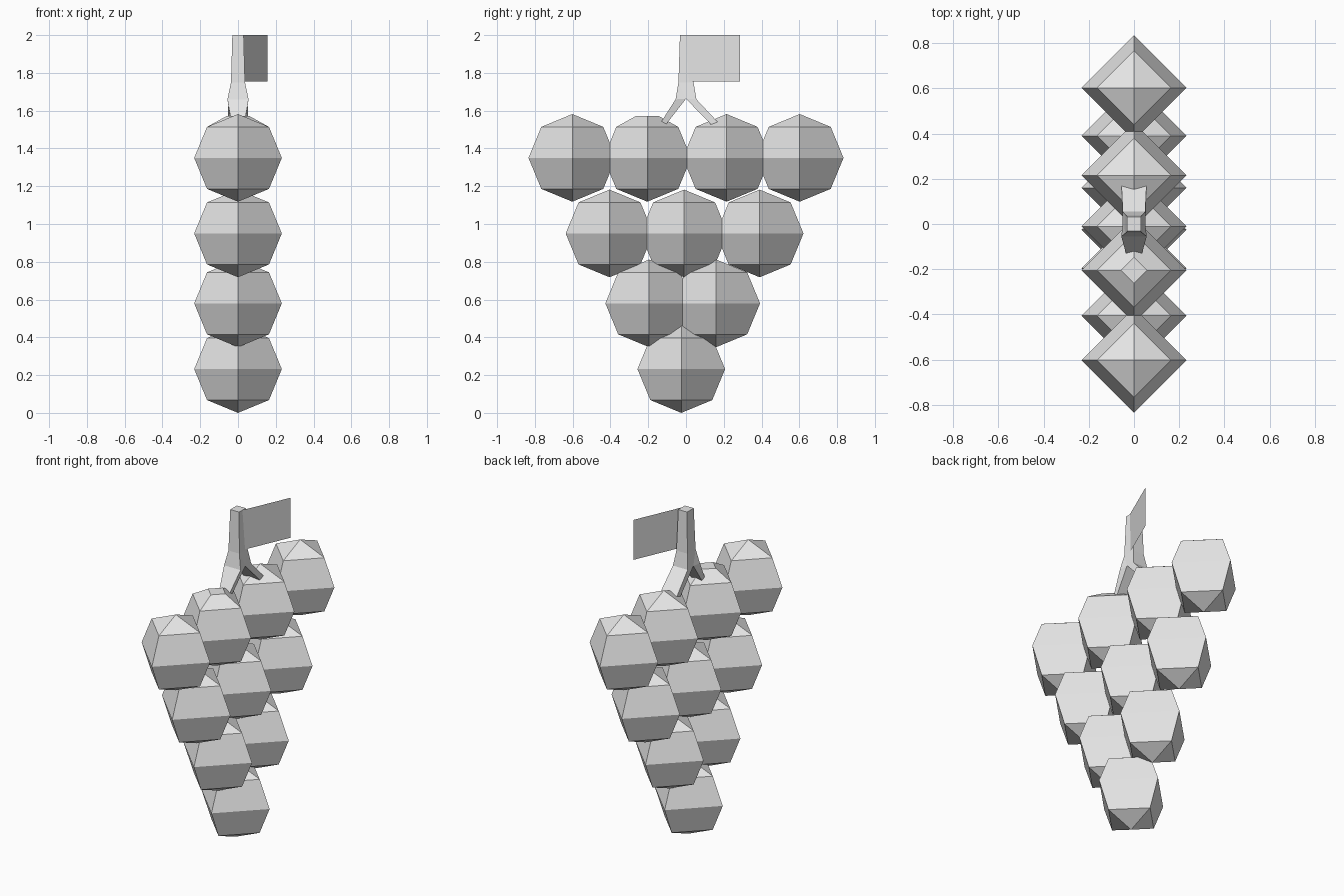
import bpy, bmesh

cube = bpy.data.objects.get("Cube")
if cube:
    bpy.data.objects.remove(cube, do_unlink=True)

grey = bpy.data.materials.new("plain_grey")
grey.use_nodes = True
colour = (0.8, 0.8, 0.8, 1.0)
grey.diffuse_color = colour
grey.node_tree.nodes["Principled BSDF"].inputs["Base Color"].default_value = colour

RADIUS = 0.232


def finish(bm, name, location=(0, 0, 0)):
    """Turn a bmesh into a flat-shaded grey object."""
    bmesh.ops.recalc_face_normals(bm, faces=bm.faces)
    mesh = bpy.data.meshes.new(name)
    bm.to_mesh(mesh)
    bm.free()
    mesh.materials.append(grey)
    obj = bpy.data.objects.new(name, mesh)
    obj.location = location
    bpy.context.collection.objects.link(obj)
    return obj


def grape(name, y, z, blunt=False):
    """Four-sided low-poly ball, optionally with a flattened tip."""
    bm = bmesh.new()
    bmesh.ops.create_uvsphere(bm, u_segments=4, v_segments=4, radius=RADIUS)
    if blunt:
        cut = bmesh.ops.bisect_plane(
            bm, geom=bm.verts[:] + bm.edges[:] + bm.faces[:],
            plane_co=(0, 0, 0.208), plane_no=(0, 0, 1), clear_outer=True)
        edges = [e for e in cut["geom_cut"] if isinstance(e, bmesh.types.BMEdge)]
        bmesh.ops.holes_fill(bm, edges=edges, sides=0)
        for v in bm.verts:
            if v.co.z > 0.2:
                v.co.z = 0.223
    finish(bm, name, (0, y, z))


# Grape bunch: rows from top to bottom
rows = [
    ("top", 1.35, (-0.602, -0.205, 0.215, 0.602)),
    ("upper", 0.95, (-0.405, -0.01, 0.39)),
    ("lower", 0.58, (-0.195, 0.16)),
    ("bottom", RADIUS, (-0.025,)),
]
for row, z, ys in rows:
    for i, y in enumerate(ys):
        grape(f"{row}_grape_{i + 1}", y, z, blunt=(row == "top" and i == 1))

# Forked stem: side outline points as (half width, y, z)
points = {
    "top_f": (0.03, -0.032, 2.0), "top_b": (0.03, 0.032, 2.0),
    "mid_f": (0.037, -0.04, 1.75), "mid_b": (0.037, 0.04, 1.75),
    "hip_f": (0.056, -0.055, 1.66), "hip_b": (0.05, 0.055, 1.66),
    "crotch": (0.05, 0, 1.663),
    "out_f": (0.035, -0.132, 1.54), "in_f": (0.035, -0.105, 1.528),
    "out_b": (0.055, 0.168, 1.54), "in_b": (0.055, 0.132, 1.527),
}
bm = bmesh.new()
pair = {k: [bm.verts.new((s * w, y, z)) for s in (-1, 1)]
        for k, (w, y, z) in points.items()}
# Side panels on both sides
for panel in ("top_f top_b mid_b mid_f", "mid_f mid_b crotch",
              "mid_f crotch hip_f", "mid_b hip_b crotch",
              "hip_f crotch in_f out_f", "hip_b out_b in_b crotch"):
    for side in (0, 1):
        bm.faces.new([pair[k][side] for k in panel.split()])
# Strip that wraps round the outline
outline = "top_f mid_f hip_f out_f in_f crotch in_b out_b hip_b mid_b top_b".split()
for a, b in zip(outline, outline[1:] + outline[:1]):
    bm.faces.new((pair[a][0], pair[b][0], pair[b][1], pair[a][1]))
finish(bm, "forked_stem")

# Leaf: a single upright sheet beside the stem
bm = bmesh.new()
near, far = (0.03, 0.0), (0.155, 0.285)
bm.faces.new([bm.verts.new((x, y, z)) for (x, y), z in
              ((near, 1.755), (far, 1.755), (far, 2.0), (near, 2.0))])
finish(bm, "leaf")
